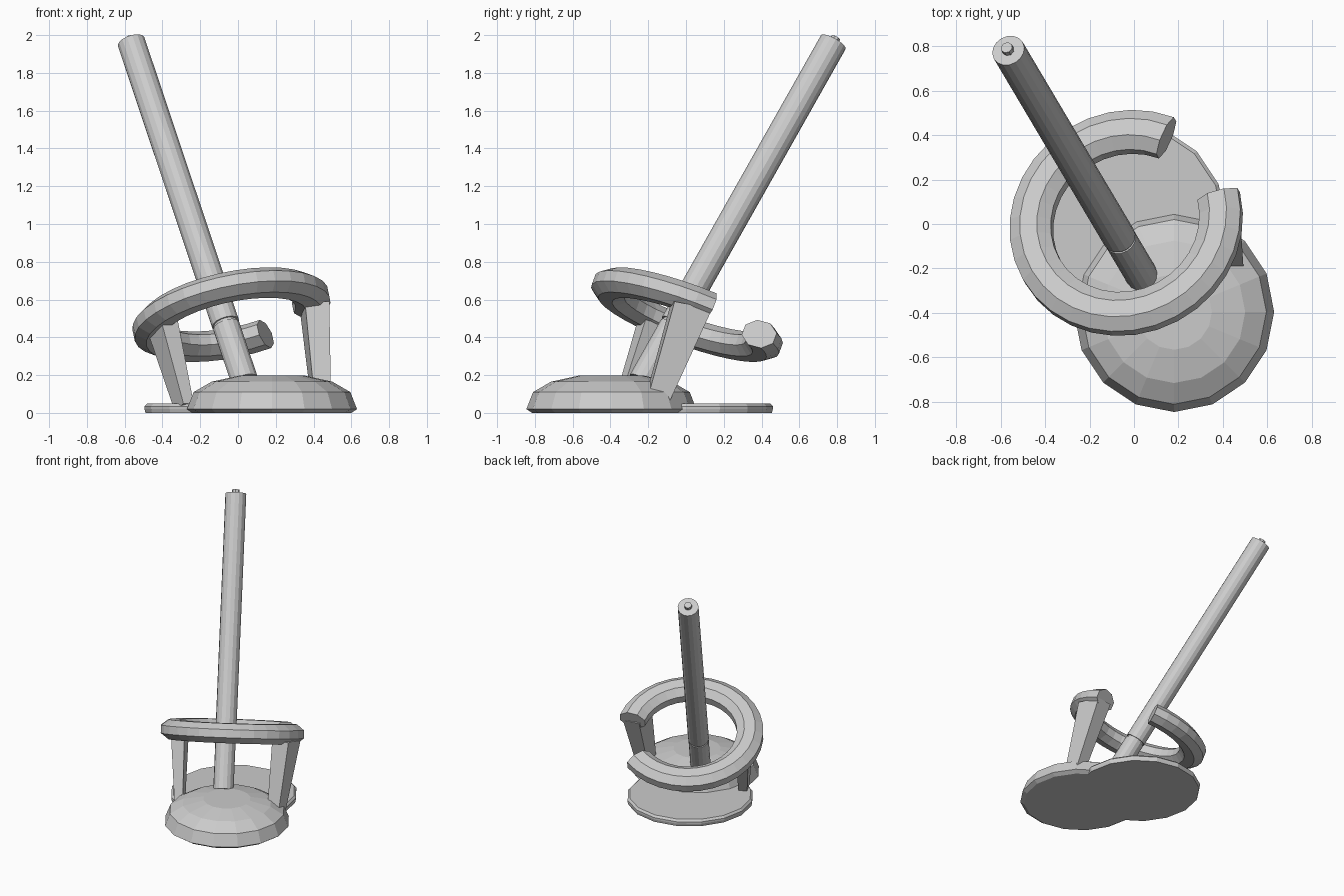
import bpy, bmesh
from math import pi, sin, cos, radians
from mathutils import Vector, Matrix

if "Cube" in bpy.data.objects:
    bpy.data.objects.remove(bpy.data.objects["Cube"])


def make(name, rings, cap=True, loop=False):
    """Skin a list of equal-sized point rings into one mesh."""
    bm = bmesh.new()
    vs = [[bm.verts.new(p) for p in r] for r in rings]
    n = len(rings[0])
    for a, b in zip(vs, vs[1:]):
        for i in range(n):
            j = (i + 1) % n
            bm.faces.new((a[i], a[j], b[j], b[i]))
    if cap:
        bm.faces.new(vs[0][::-1])
        bm.faces.new(vs[-1])
    bmesh.ops.recalc_face_normals(bm, faces=bm.faces[:])
    me = bpy.data.meshes.new(name)
    bm.to_mesh(me)
    bm.free()
    ob = bpy.data.objects.new(name, me)
    bpy.context.collection.objects.link(ob)
    return ob


def circle(r, z, n=16):
    return [Vector((r * cos(2 * pi * i / n), r * sin(2 * pi * i / n), z)) for i in range(n)]


def lathe(name, profile, centre):
    c = Vector((*centre, 0))
    return make(name, [[p + c for p in circle(r, z)] for r, z in profile])


# Base: faceted dome in front, flat disc behind
lathe("base_dome", [(.42, 0), (.45, .02), (.415, .11), (.32, .165), (.17, .198)], (.18, -.395))
lathe("base_disc", [(.45, 0), (.455, .02), (.455, .035), (.44, .05)], (-.04, .005))

# Leaning pole in two lengths with a narrow joint, and a small tip
foot, top = Vector((.025, -.215, .2)), Vector((-.565, .78, 1.963))
axis = (top - foot).normalized()
turn = axis.to_track_quat('Z', 'Y').to_matrix()
length = (top - foot).length


def rod(name, r, a, b, n=16):
    make(name, [[turn @ p + foot for p in circle(r, z, n)] for z in (a, b)])


joint = .31
rod("pole_lower", .073, -.04, joint)
rod("pole_joint", .066, joint - .02, joint + .035)
rod("pole_upper", .075, joint + .015, length)
rod("pole_tip", .027, length - .02, length + .028, 8)

# Tilted open ring with an eight-sided section
tilt = Matrix.Rotation(-radians(23), 3, Vector((cos(radians(30)), sin(radians(30)), 0)))
ring_centre = Vector((-.035, .005, .52))
start, sweep, steps = radians(67), radians(308), 28
rings = []
for k in range(steps + 1):
    t = start + sweep * k / steps
    section = []
    for i in range(8):
        a = (i + .5) * pi / 4
        r, z = .435 + .102 * cos(a), .077 * sin(a)
        section.append(tilt @ Vector((r * cos(t), r * sin(t), z)) + ring_centre)
    rings.append(section)
make("open_ring", rings)


# Tapered legs from base to ring
def leg(name, low, low_size, high, high_size, angle):
    rot = Matrix.Rotation(radians(angle), 3, 'Z')
    rings = []
    for c, (sx, sy) in ((low, low_size), (high, high_size)):
        rings.append([rot @ Vector((x * sx / 2, y * sy / 2, y * -.02)) + Vector(c)
                      for x, y in ((-1, -1), (1, -1), (1, 1), (-1, 1))])
    make(name, rings)


leg("right_leg", (.44, -.15, .075), (.09, .11), (.405, .03, .57), (.13, .2), 8)
leg("left_leg", (-.285, -.32, .03), (.06, .11), (-.41, -.14, .5), (.1, .19), 25)
